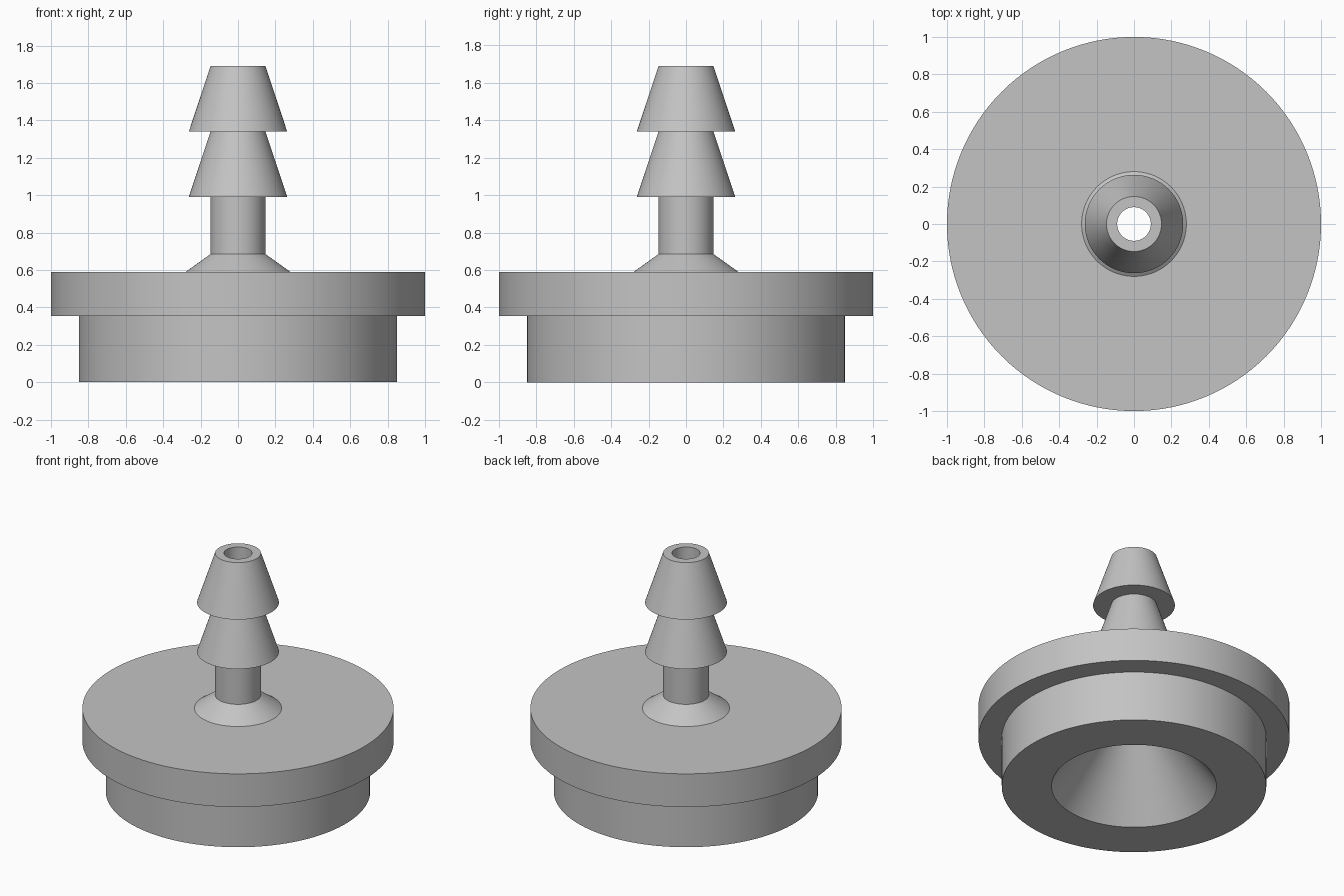
import bpy
import bmesh
import math

default_cube = bpy.data.objects.get("Cube")
if default_cube:
    bpy.data.objects.remove(default_cube, do_unlink=True)

SEGMENTS = 128
FLANGE_BOTTOM, FLANGE_TOP = 0.355, 0.59
TUBE_R, BARB_R, BORE_R = 0.147, 0.263, 0.09
BARB_START, BARB_HEIGHT, BARB_COUNT = 0.99, 0.35, 2

grey = bpy.data.materials.new("plain_grey")
grey.use_nodes = True
colour = (0.55, 0.55, 0.55, 1)
grey.diffuse_color = colour
grey.node_tree.nodes["Principled BSDF"].inputs["Base Color"].default_value = colour


def lathe(name, profile):
    """Revolve a closed (radius, height) outline around z."""
    bm = bmesh.new()
    verts = [bm.verts.new((r, 0, z)) for r, z in profile]
    edges = [bm.edges.new((v, verts[i - 1])) for i, v in enumerate(verts)]
    bmesh.ops.spin(bm, geom=verts + edges, cent=(0, 0, 0), axis=(0, 0, 1),
                   angle=math.tau, steps=SEGMENTS, use_duplicate=False)
    bmesh.ops.remove_doubles(bm, verts=bm.verts, dist=0.0001)
    bmesh.ops.recalc_face_normals(bm, faces=bm.faces)
    mesh = bpy.data.meshes.new(name)
    bm.to_mesh(mesh)
    bm.free()
    mesh.materials.append(grey)
    obj = bpy.data.objects.new(name, mesh)
    bpy.context.collection.objects.link(obj)
    bpy.ops.object.select_all(action="DESELECT")
    obj.select_set(True)
    bpy.context.view_layer.objects.active = obj
    bpy.ops.object.shade_smooth_by_angle(angle=math.radians(30))
    return obj


# Plug, flange, flared collar and tube
outline = [(0.53, 0), (0.85, 0), (0.85, FLANGE_BOTTOM), (1, FLANGE_BOTTOM),
           (1, FLANGE_TOP), (0.28, FLANGE_TOP), (TUBE_R, 0.685),
           (TUBE_R, BARB_START)]

# Tapered hose barbs
for i in range(BARB_COUNT):
    base = BARB_START + i * BARB_HEIGHT
    outline += [(BARB_R, base), (TUBE_R, base + BARB_HEIGHT)]

# Through bore opening into the funnel underneath
top = BARB_START + BARB_COUNT * BARB_HEIGHT
outline += [(BORE_R, top), (BORE_R, FLANGE_TOP)]

lathe("barbed_hose_fitting", outline)
